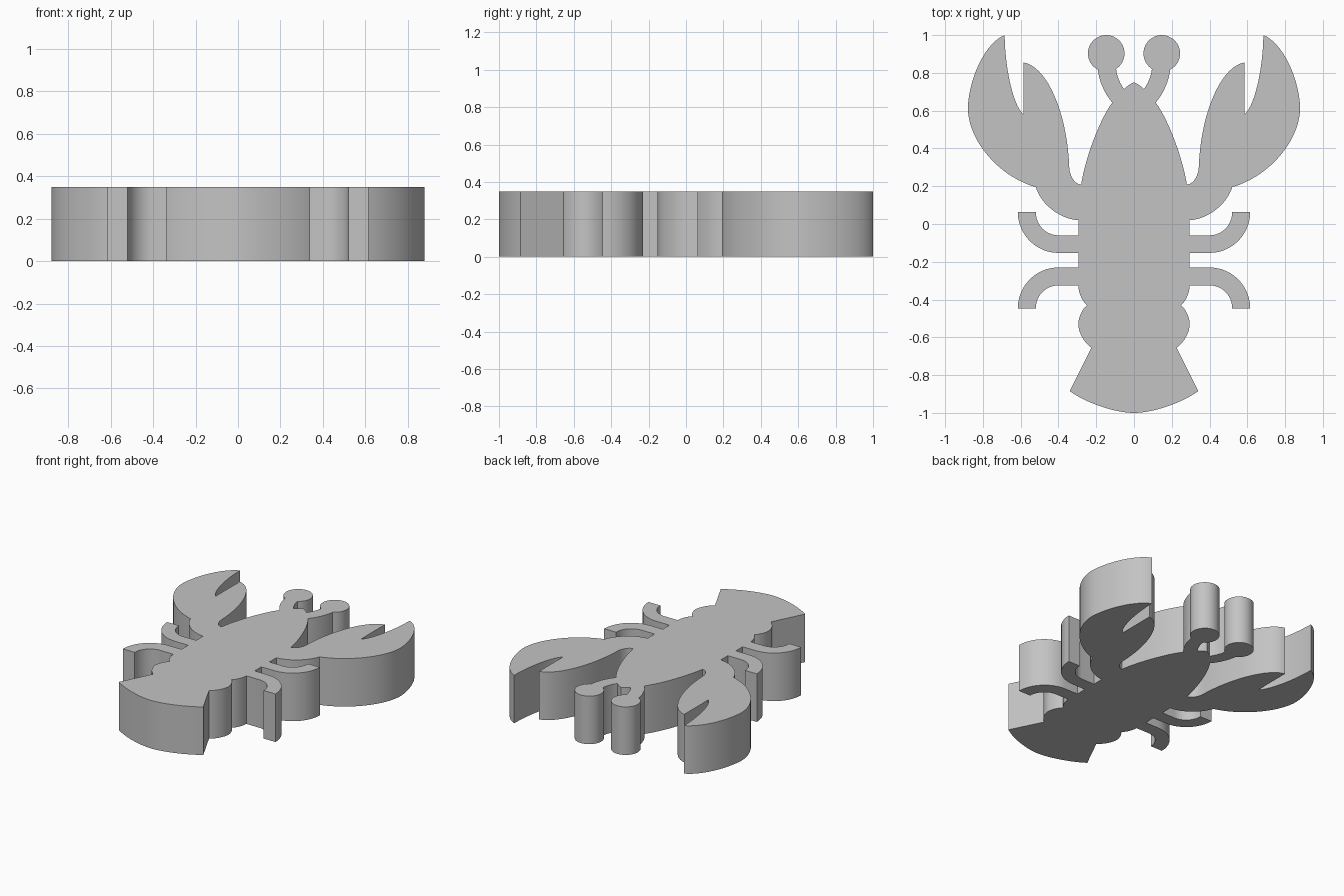
import bpy, bmesh, math
from mathutils import Vector

if "Cube" in bpy.data.objects:
    bpy.data.objects.remove(bpy.data.objects["Cube"])

HEIGHT = 0.35
outline = []          # right half of the silhouette, from head tip to tail


def line(*points):
    outline.extend(Vector(p) for p in points)


def bend(corner, end, steps=12):
    """Rounded curve from the last point towards a corner, ending at end."""
    a, c, d = outline[-1].copy(), Vector(corner), Vector(end)
    b1, b2 = a.lerp(c, 0.5523), d.lerp(c, 0.5523)
    for i in range(1, steps + 1):
        t = i / steps
        s = 1 - t
        outline.append(a * s**3 + b1 * 3 * s * s * t + b2 * 3 * s * t * t + d * t**3)


def arc(cx, cy, r, start, end, steps=32):
    for i in range(steps + 1):
        a = math.radians(start + (end - start) * i / steps)
        outline.append(Vector((cx + r * math.cos(a), cy + r * math.sin(a))))


# Head tip, eye stalk and round eye
line((0, 0.75))
bend((0.03, 0.74), (0.052, 0.714), 4)
bend((0.09, 0.76), (0.095, 0.822), 8)
arc(0.147, 0.903, 0.097, 237, -63)
bend((0.185, 0.72), (0.115, 0.643), 8)

# Body side and the notch beside the claw
bend((0.235, 0.48), (0.28, 0.209), 16)
bend((0.338, 0.21), (0.343, 0.30), 8)

# Claw: inner finger, gap, outer finger, then the arm
bend((0.36, 0.82), (0.585, 0.855), 18)
line((0.585, 0.58))
bend((0.68, 0.66), (0.685, 1.0), 14)
bend((0.86, 0.93), (0.88, 0.62), 16)
bend((0.88, 0.30), (0.52, 0.195), 18)
bend((0.47, 0.03), (0.295, 0.02), 12)

# Front leg, curling forwards
line((0.295, -0.06), (0.40, -0.06))
bend((0.52, -0.06), (0.52, 0.063))
line((0.615, 0.063))
bend((0.615, -0.153), (0.40, -0.153))
line((0.295, -0.153))

# Rear leg, curling backwards
line((0.295, -0.23), (0.40, -0.23))
bend((0.615, -0.23), (0.615, -0.447))
line((0.52, -0.447))
bend((0.52, -0.325), (0.40, -0.325))
line((0.295, -0.325))

# Tail segments and tail fan
bend((0.295, -0.39), (0.25, -0.43), 8)
bend((0.295, -0.47), (0.295, -0.53), 8)
bend((0.295, -0.61), (0.225, -0.655), 8)
line((0.34, -0.885))
bend((0.18, -1.0), (0, -1.0), 16)

# Mirror the half outline and extrude it into one solid slab
full = outline + [Vector((-p.x, p.y)) for p in reversed(outline[1:-1])]
bm = bmesh.new()
face = bm.faces.new([bm.verts.new((p.x, p.y, 0)) for p in full])
top = bmesh.ops.extrude_face_region(bm, geom=[face], use_keep_orig=True)
bmesh.ops.translate(bm, vec=(0, 0, HEIGHT),
                    verts=[g for g in top["geom"] if isinstance(g, bmesh.types.BMVert)])
bmesh.ops.recalc_face_normals(bm, faces=bm.faces)

mesh = bpy.data.meshes.new("lobster_slab")
bm.to_mesh(mesh)
bm.free()
slab = bpy.data.objects.new("lobster_slab", mesh)
bpy.context.collection.objects.link(slab)

# Plain grey finish
grey = bpy.data.materials.new("plain_grey")
grey.diffuse_color = (0.55, 0.55, 0.55, 1)
grey.use_nodes = True
grey.node_tree.nodes["Principled BSDF"].inputs["Base Color"].default_value = grey.diffuse_color
mesh.materials.append(grey)

bpy.context.view_layer.objects.active = slab
slab.select_set(True)
bpy.ops.object.shade_smooth_by_angle(angle=math.radians(30))
